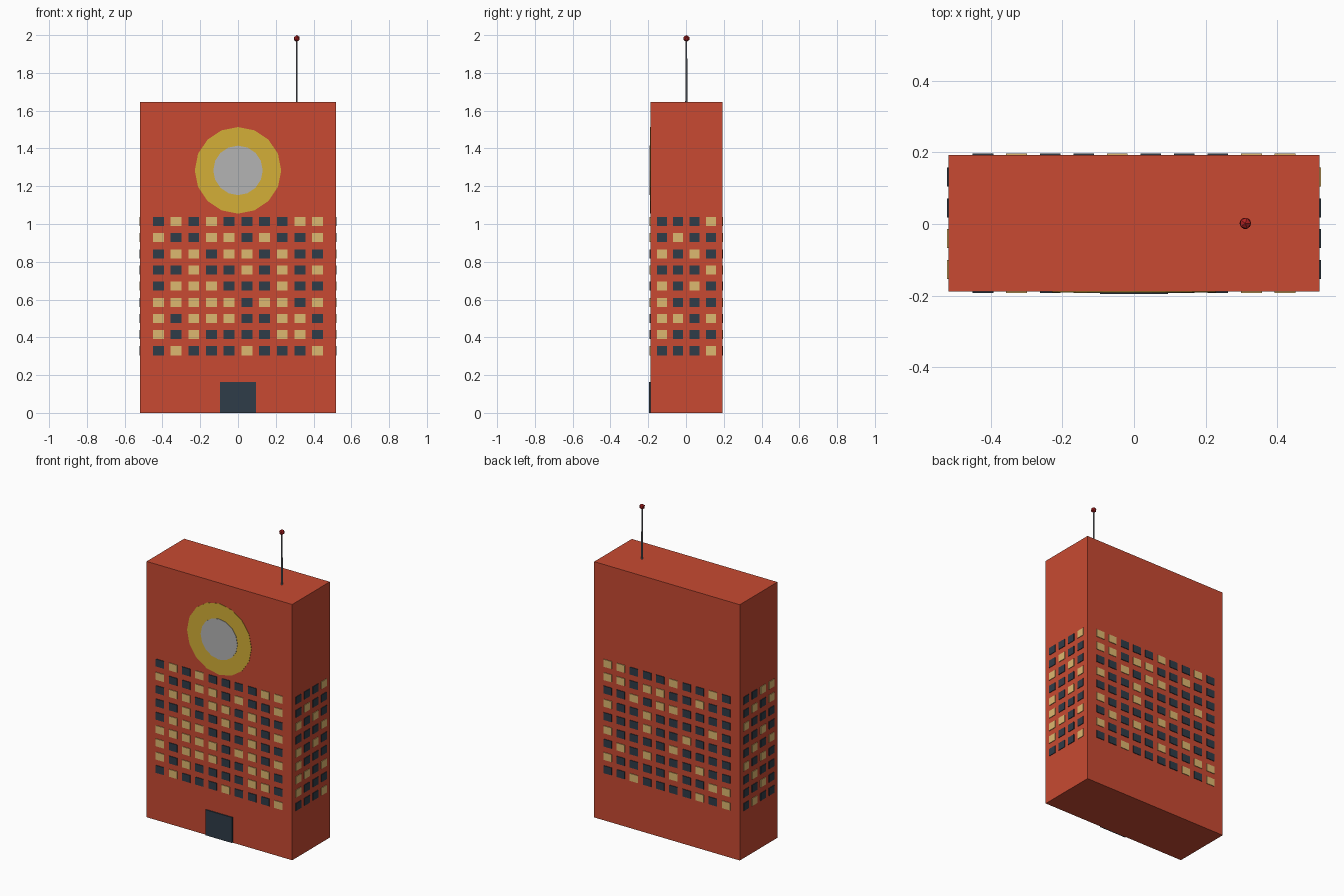
import bpy, bmesh
from math import radians, pi
from mathutils import Matrix, Vector

if "Cube" in bpy.data.objects:
    bpy.data.objects.remove(bpy.data.objects["Cube"])


def material(name, r, g, b):
    lin = [((c / 255 + 0.055) / 1.055) ** 2.4 for c in (r, g, b)]
    m = bpy.data.materials.new(name)
    m.diffuse_color = (*lin, 1)
    m.use_nodes = True
    m.node_tree.nodes["Principled BSDF"].inputs["Base Color"].default_value = m.diffuse_color
    return m


BRICK = material("brick_red", 200, 74, 50)
GOLD = material("gold", 212, 175, 55)
DARK = material("dark_glass", 47, 60, 72)
LIT = material("lit_glass", 222, 184, 112)
RED = material("beacon_red", 178, 34, 34)
SILVER = material("silver", 180, 180, 180)
STEEL = material("steel", 120, 123, 130)


def finish(name, bm, *mats):
    me = bpy.data.meshes.new(name)
    bm.to_mesh(me)
    bm.free()
    for m in mats:
        me.materials.append(m)
    ob = bpy.data.objects.new(name, me)
    bpy.context.collection.objects.link(ob)
    return ob


def add_box(bm, lo, hi, mat=0):
    lo, hi = Vector(lo), Vector(hi)
    mtx = Matrix.Translation((lo + hi) / 2) @ Matrix.Diagonal((*(hi - lo), 1))
    verts = bmesh.ops.create_cube(bm, size=1, matrix=mtx)["verts"]
    for f in {f for v in verts for f in v.link_faces}:
        f.material_index = mat


def box(name, lo, hi, mat):
    bm = bmesh.new()
    add_box(bm, lo, hi)
    return finish(name, bm, mat)


def cone(name, sides, r1, r2, depth, mtx, mat):
    bm = bmesh.new()
    bmesh.ops.create_cone(bm, cap_ends=True, segments=sides, radius1=r1,
                          radius2=r2, depth=depth, matrix=mtx)
    return finish(name, bm, mat)


X, Y0, Y1, TOP = 0.518, -0.189, 0.193, 1.645
YC = (Y0 + Y1) / 2

# Main block and door
box("tower_body", (-X, Y0, 0), (X, Y1, TOP), BRICK)
box("door", (-0.095, Y0 - 0.007, 0), (0.095, Y0 + 0.003, 0.164), DARK)

# Round gold emblem with grey centre, nearly flush with the front
for name, r, proud, mat in (("round_dial_rim", 0.229, 0.002, GOLD),
                            ("round_dial_centre", 0.131, 0.004, SILVER)):
    cone(name, 16, r, r, 0.002,
         Matrix.Translation((0, Y0 - proud + 0.001, 1.284)) @ Matrix.Rotation(pi / 2, 4, "X"), mat)


# Window grids: '1' is a lit pane, rows listed from the top, seen from outside
def windows(name, rows, pitch, width, face):
    bm = bmesh.new()
    for i, row in enumerate(rows):
        z = 1.013 - 0.0855 * i
        for j, c in enumerate(row):
            u = (j - (len(row) - 1) / 2) * pitch
            add_box(bm, (u - width / 2, -0.004, z - 0.024),
                    (u + width / 2, 0.003, z + 0.024), int(c))
    bm.transform(face)
    finish(name, bm, DARK, LIT)


def face(x, y, angle):
    return Matrix.Translation((x, y, 0)) @ Matrix.Rotation(radians(angle), 4, "Z")


FRONT = ("0101000011 1001101001 0110110100 0010010101 0111000100 "
         "1111101101 1011100110 1010000110 0100010001").split()
BACK = ("1100010010 1101100100 0010110000 1001000010 0001001000 "
        "1000010000 0101000100 1000010011 0010000101").split()
RIGHT = "0001 0100 1010 0001 1010 1000 1101 1000 0001".split()
LEFT = "0011 0101 1000 0010 0101 1010 0100 0010 0100".split()
windows("front_windows", FRONT, 0.0937, 0.058, face(0, Y0, 0))
windows("back_windows", BACK, 0.0937, 0.058, face(0, Y1, 180))
windows("right_windows", RIGHT, 0.0863, 0.053, face(X, YC, 90))
windows("left_windows", LEFT, 0.0863, 0.053, face(-X, YC, -90))

# Roof antenna with beacon
cone("antenna_mast", 6, 0.006, 0.004, 0.335,
     Matrix.Translation((0.311, YC, TOP + 0.1675)), STEEL)
bm = bmesh.new()
bmesh.ops.create_icosphere(bm, subdivisions=1, radius=0.018,
                           matrix=Matrix.Translation((0.311, YC, 1.982)))
finish("antenna_beacon", bm, RED)
